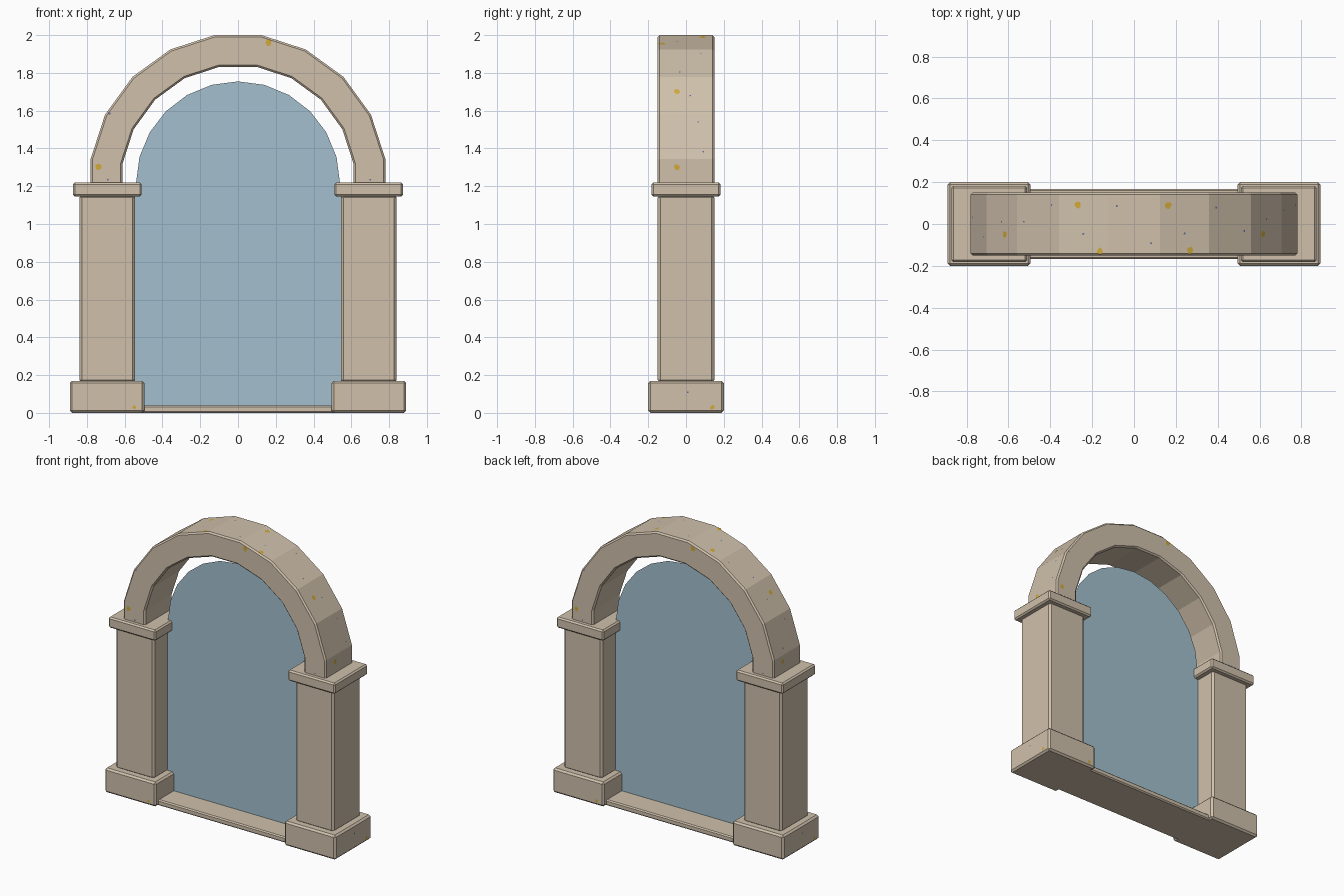
import bpy, bmesh, math, random
from mathutils import Vector

if "Cube" in bpy.data.objects:
    bpy.data.objects.remove(bpy.data.objects["Cube"])

random.seed(4)


def material(name, rgb):
    m = bpy.data.materials.new(name)
    m.diffuse_color = (*rgb, 1)
    m.use_nodes = True
    m.node_tree.nodes["Principled BSDF"].inputs["Base Color"].default_value = m.diffuse_color
    return m


STONE = material("warm_stone", (0.63, 0.53, 0.41))
GLASS = material("pale_blue", (0.37, 0.53, 0.62))
LICHEN = material("yellow_lichen", (0.64, 0.40, 0.04))
FLECK = material("blue_fleck", (0.10, 0.14, 0.34))


def make_object(name, bm, mat, bevel=0):
    bmesh.ops.recalc_face_normals(bm, faces=bm.faces)
    mesh = bpy.data.meshes.new(name)
    bm.to_mesh(mesh)
    bm.free()
    mesh.materials.append(mat)
    obj = bpy.data.objects.new(name, mesh)
    bpy.context.collection.objects.link(obj)
    if bevel:
        mod = obj.modifiers.new("chamfer", 'BEVEL')
        mod.width = bevel
        mod.segments = 1
        mod.limit_method = 'ANGLE'
        mod.angle_limit = math.radians(30)
    return obj


def box(name, x0, x1, depth, z0, z1, bevel):
    bm = bmesh.new()
    bmesh.ops.create_cube(bm, size=1)
    for v in bm.verts:
        v.co = ((x0 + x1) / 2 + v.co.x * (x1 - x0), v.co.y * depth,
                (z0 + z1) / 2 + v.co.z * (z1 - z0))
    return make_object(name, bm, STONE, bevel)


# Pillars: plinth, shaft and capital on each side
for side, s in (("left", -1), ("right", 1)):
    for part, a, b, depth, z0, z1, bev in (
            ("plinth", 0.495, 0.89, 0.40, 0, 0.17, 0.012),
            ("shaft", 0.545, 0.84, 0.30, 0.16, 1.155, 0.014),
            ("capital", 0.51, 0.873, 0.365, 1.145, 1.22, 0.010)):
        x0, x1 = sorted((s * a, s * b))
        box(f"{side}_{part}", x0, x1, depth, z0, z1, bev)

# Sill between the plinths
box("sill", -0.52, 0.52, 0.335, 0, 0.04, 0.008)

# Arch: a ten-sided ring half with short upright feet
SPRING = 1.22


def arc(r):
    pts = [(r * math.cos(a), SPRING + r * math.sin(a))
           for a in (math.radians(9 + 18 * i) for i in range(10))]
    return [(pts[0][0], SPRING - 0.01)] + pts + [(pts[-1][0], SPRING - 0.01)]


bm = bmesh.new()
rings = []
for (ox, oz), (ix, iz) in zip(arc(0.79), arc(0.62)):
    rings.append([bm.verts.new(p) for p in ((ox, -0.15, oz), (ox, 0.15, oz),
                                            (ix, 0.15, iz), (ix, -0.15, iz))])
for a, b in zip(rings, rings[1:]):
    for i in range(4):
        j = (i + 1) % 4
        bm.faces.new((a[i], a[j], b[j], b[i]))
bm.faces.new(rings[0])
bm.faces.new(rings[-1])
make_object("arch", bm, STONE, 0.010)

# Round-topped pane filling the opening
bm = bmesh.new()
outline = [(-0.55, 0.04), (0.55, 0.04), (0.55, SPRING - 0.03)]
outline += [(0.54 * math.cos(math.pi * i / 12), 1.215 + 0.54 * math.sin(math.pi * i / 12))
            for i in range(13)]
outline += [(-0.55, SPRING - 0.03)]
bm.faces.new([bm.verts.new((x, 0, z)) for x, z in outline])
make_object("pane", bm, GLASS)


# Lichen patches and flecks: thin uneven discs laid on the stone
def add_spot(bm, loc, normal, r, sides):
    n = Vector(normal).normalized()
    u = n.orthogonal().normalized()
    w = n.cross(u)
    c = Vector(loc) + n * 0.002
    bm.faces.new([bm.verts.new(c + (u * math.cos(t) + w * math.sin(t)) * r * random.uniform(0.75, 1.15))
                  for t in (2 * math.pi * k / sides for k in range(sides))])


def arch_spot(bm, degrees, y, r, sides):
    # Centre the patch on the flat outer facet nearest the given angle
    mid = math.radians(18 * round(degrees / 18))
    off = math.radians(degrees) - mid
    d = 0.79 * math.cos(math.radians(9))
    n = Vector((math.cos(mid), 0, math.sin(mid)))
    t = Vector((-math.sin(mid), 0, math.cos(mid)))
    add_spot(bm, Vector((0, y, SPRING)) + n * d + t * d * math.tan(off), n, r, sides)


lichen, fleck = bmesh.new(), bmesh.new()
for deg, y in ((6, -0.05), (38, -0.05), (78, 0.09), (70, -0.125),
               (110, 0.09), (102, -0.13), (142, -0.05), (174, 0.05)):
    arch_spot(lichen, deg, y, 0.017, 9)
for s in (-1, 1):
    for x, z in ((-0.74, 1.30), (0.16, 1.96)):
        add_spot(lichen, (-s * x, s * 0.15, z), (0, s, 0), 0.017, 9)
    add_spot(lichen, (s * 0.83, -s * 0.065, 0.17), (0, 0, 1), 0.017, 9)
    add_spot(lichen, (s * 0.89, s * 0.14, 0.03), (s, 0, 0), 0.012, 7)
    add_spot(lichen, (s * 0.55, s * 0.20, 0.03), (0, s, 0), 0.012, 7)
    for x, z in ((0.68, 1.585), (0.69, 1.235), (-0.70, 1.235)):
        add_spot(fleck, (s * x, s * 0.15, z), (0, s, 0), 0.007, 4)
    add_spot(fleck, (s * 0.89, s * 0.01, 0.11), (s, 0, 0), 0.006, 4)
for i in range(14):
    arch_spot(fleck, 12 + 12 * i, random.uniform(-0.12, 0.12), 0.006, 4)
make_object("lichen_patches", lichen, LICHEN)
make_object("blue_flecks", fleck, FLECK)
